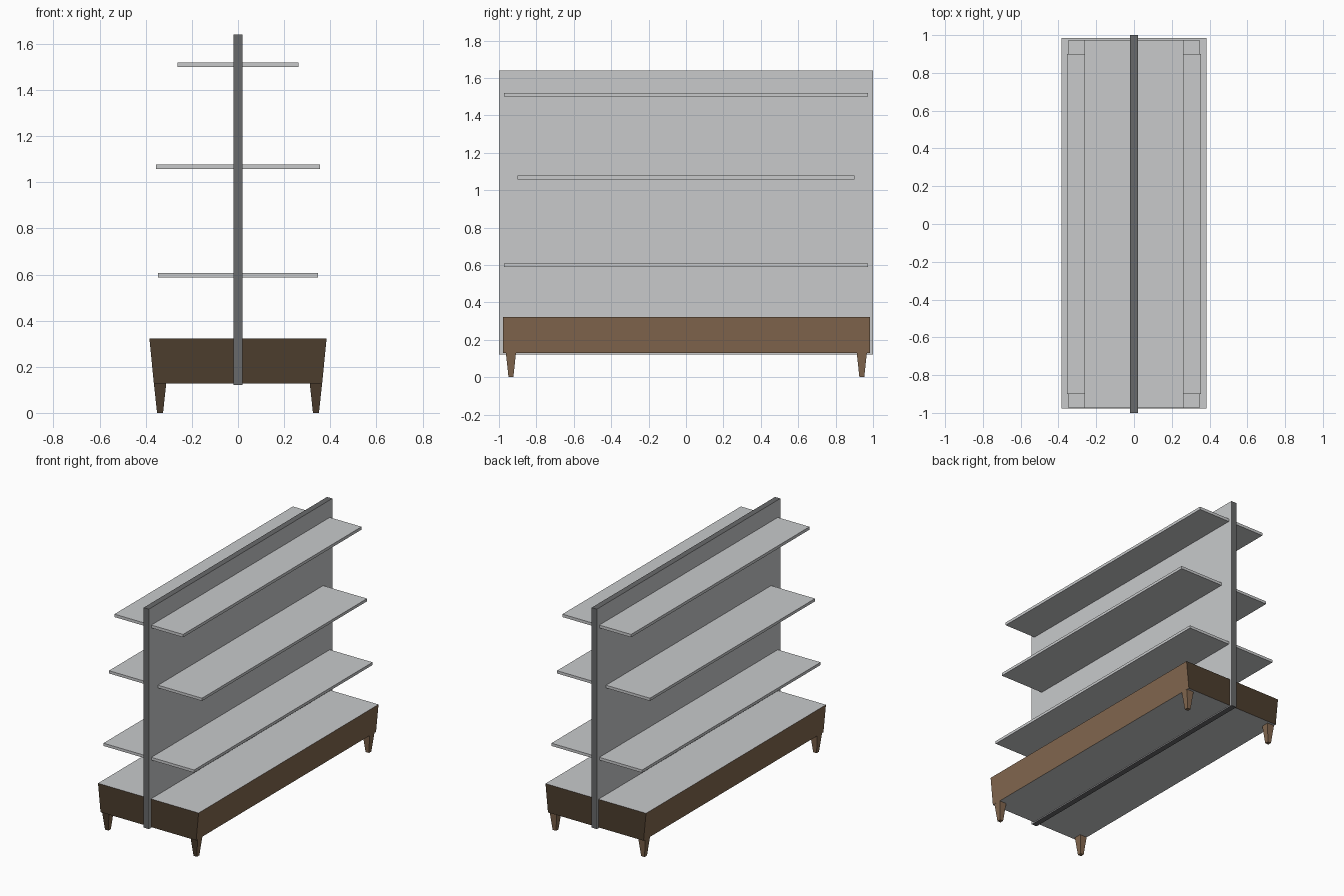
import bpy, bmesh

if "Cube" in bpy.data.objects:
    bpy.data.objects.remove(bpy.data.objects["Cube"])


def material(name, rgb):
    m = bpy.data.materials.new(name)
    m.diffuse_color = (*rgb, 1)
    m.use_nodes = True
    m.node_tree.nodes["Principled BSDF"].inputs["Base Color"].default_value = m.diffuse_color
    return m


LIGHT = material("light grey", (0.58, 0.59, 0.60))
DARK = material("dark grey", (0.14, 0.142, 0.145))
WOOD = material("brown wood", (0.225, 0.137, 0.078))
DARK_WOOD = material("dark brown wood", (0.072, 0.047, 0.027))


def block(name, bottom, top, mats, rule=lambda n: 0):
    """Six-sided block between two rectangles (x0, x1, y0, y1, z); rule maps normal to material."""
    bm = bmesh.new()
    rings = []
    for x0, x1, y0, y1, z in (bottom, top):
        rings.append([bm.verts.new(p) for p in
                      ((x0, y0, z), (x1, y0, z), (x1, y1, z), (x0, y1, z))])
    lo, hi = rings
    bm.faces.new(lo[::-1])
    bm.faces.new(hi)
    for i in range(4):
        j = (i + 1) % 4
        bm.faces.new((lo[i], lo[j], hi[j], hi[i]))
    bm.normal_update()
    for f in bm.faces:
        f.material_index = rule(f.normal)
    mesh = bpy.data.meshes.new(name)
    bm.to_mesh(mesh)
    bm.free()
    for m in mats:
        mesh.materials.append(m)
    obj = bpy.data.objects.new(name, mesh)
    bpy.context.collection.objects.link(obj)
    return obj


# Central panel: light faces, dark edges
block("back_panel", (-0.02, 0.02, -1, 1, 0.122), (-0.02, 0.02, -1, 1, 1.64),
      [LIGHT, DARK], lambda n: 0 if abs(n.x) > 0.5 else 1)

# Base plinth: flared long sides in wood, dark ends, grey deck and underside
block("base", (-0.365, 0.365, -0.978, 0.984, 0.128), (-0.384, 0.384, -0.978, 0.984, 0.322),
      [LIGHT, WOOD, DARK_WOOD],
      lambda n: 0 if abs(n.z) > 0.5 else (1 if abs(n.x) > 0.5 else 2))

# Shelves on both sides of the panel: (name, depth, half length, bottom, top)
for name, d, h, z0, z1 in (("lower", 0.346, 0.973, 0.588, 0.607),
                           ("middle", 0.355, 0.90, 1.058, 1.077),
                           ("upper", 0.262, 0.973, 1.50, 1.52)):
    for side, x0, x1 in (("left", -d, -0.02), ("right", 0.02, d)):
        block(f"{name}_shelf_{side}", (x0, x1, -h, h, z0), (x0, x1, -h, h, z1), [LIGHT])

# Tapered square legs
for sx, xn in ((-1, "left"), (1, "right")):
    for sy, yn in ((-1, "front"), (1, "back")):
        cx, cy = sx * 0.338, sy * 0.938 + 0.002
        a, b = 0.013, 0.027
        block(f"{yn}_{xn}_leg",
              (cx - a, cx + a, cy - a, cy + a, 0),
              (cx - b, cx + b, cy - b, cy + b, 0.13),
              [WOOD, DARK_WOOD], lambda n: 1 if n.y < -0.5 and sy < 0 else 0)
